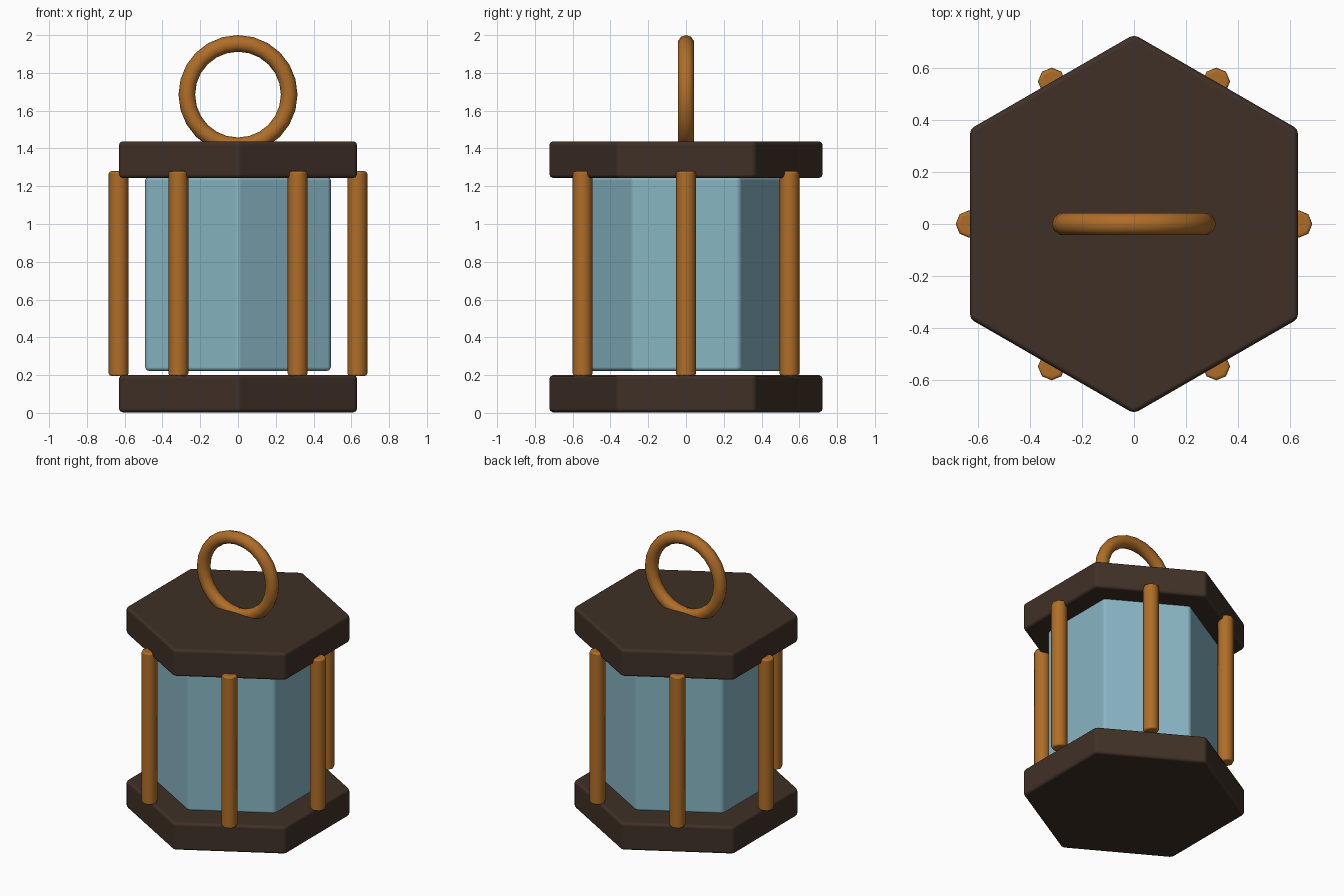
import bpy, math

if "Cube" in bpy.data.objects:
    bpy.data.objects.remove(bpy.data.objects["Cube"])


def material(name, rgb):
    m = bpy.data.materials.new(name)
    m.diffuse_color = (*rgb, 1)
    m.use_nodes = True
    m.node_tree.nodes["Principled BSDF"].inputs["Base Color"].default_value = m.diffuse_color
    return m


DARK = material("dark brown", (0.050, 0.030, 0.020))
GLASS = material("pale blue glass", (0.245, 0.465, 0.545))
COPPER = material("copper", (0.43, 0.155, 0.021))


def finish(name, mat, bevel=0, angle=60):
    ob = bpy.context.object
    ob.name = name
    ob.data.materials.append(mat)
    if bevel:
        mod = ob.modifiers.new("soft edges", 'BEVEL')
        mod.width = bevel
        mod.segments = 2
        mod.limit_method = 'ANGLE'
        mod.angle_limit = math.radians(50)
        mod.harden_normals = True
    bpy.ops.object.shade_smooth_by_angle(angle=math.radians(angle))
    return ob


def prism(name, sides, radius, z0, z1, mat, bevel, x=0, y=0, turn=0):
    bpy.ops.mesh.primitive_cylinder_add(
        vertices=sides, radius=radius, depth=z1 - z0,
        location=(x, y, (z0 + z1) / 2), rotation=(0, 0, turn))
    return finish(name, mat, bevel)


# Hexagonal base, cap and glass body, with corners on the y axis
prism("base", 6, 0.728, 0.003, 0.20, DARK, 0.02)
prism("cap", 6, 0.728, 1.243, 1.438, DARK, 0.02)
prism("glass_body", 6, 0.568, 0.222, 1.25, GLASS, 0.02)

# Six posts, one in front of each glass face
for i in range(6):
    a = i * math.pi / 3
    prism(f"post_{i + 1}", 8, 0.053, 0.195, 1.28, COPPER, 0.015,
          0.632 * math.cos(a), 0.632 * math.sin(a))

# Carrying ring standing upright, sunk into the cap
bpy.ops.mesh.primitive_torus_add(
    major_radius=0.271, minor_radius=0.044, major_segments=24, minor_segments=10,
    location=(0, 0, 1.685), rotation=(math.pi / 2, 0, 0))
finish("carrying_ring", COPPER)
